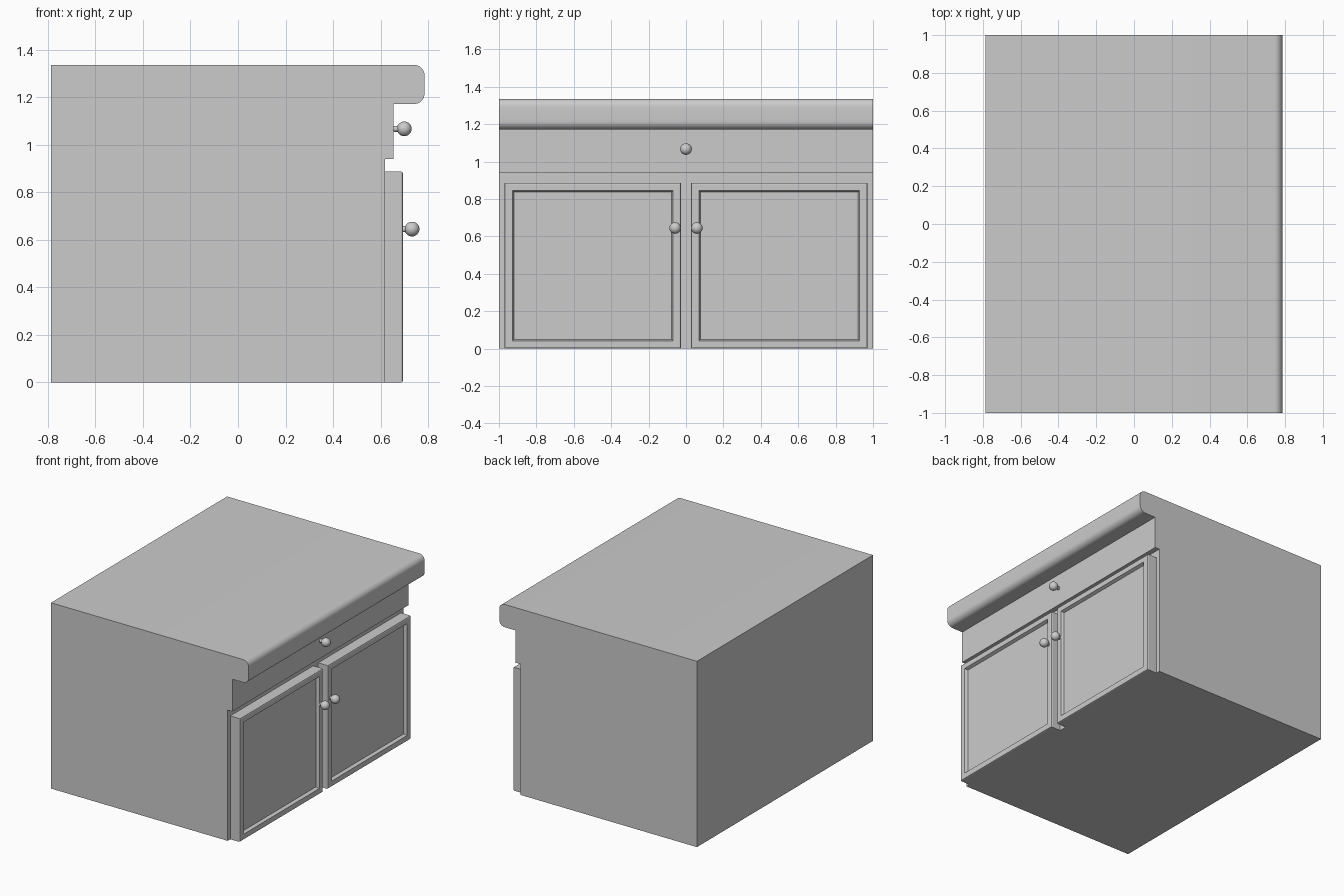
import bpy, bmesh
from math import sin, cos, pi, radians
from mathutils import Vector, Matrix

cube = bpy.data.objects.get("Cube")
if cube:
    bpy.data.objects.remove(cube, do_unlink=True)

grey = bpy.data.materials.new("plain_grey")
grey.use_nodes = True
colour = (0.6, 0.6, 0.6, 1)
grey.diffuse_color = colour
grey.node_tree.nodes["Principled BSDF"].inputs["Base Color"].default_value = colour


def finish(bm, name, smooth=False):
    bmesh.ops.recalc_face_normals(bm, faces=bm.faces)
    mesh = bpy.data.meshes.new(name)
    bm.to_mesh(mesh)
    bm.free()
    obj = bpy.data.objects.new(name, mesh)
    bpy.context.collection.objects.link(obj)
    mesh.materials.append(grey)
    if smooth:
        bpy.ops.object.select_all(action="DESELECT")
        obj.select_set(True)
        bpy.context.view_layer.objects.active = obj
        bpy.ops.object.shade_smooth_by_angle(angle=radians(35))
    return obj


def arc(cx, cz, r, start):
    # Quarter circle, counter-clockwise
    return [(cx + r * cos(start + i * pi / 16), cz + r * sin(start + i * pi / 16))
            for i in range(9)]


# Cabinet body, drawer front and rounded worktop as one extruded side profile
profile = [(-0.787, 0), (0.618, 0), (0.618, 0.94), (0.655, 0.94), (0.655, 1.172)]
profile += arc(0.742, 1.215, 0.043, -pi / 2) + arc(0.742, 1.293, 0.043, 0)
profile += [(-0.787, 1.336)]
bm = bmesh.new()
side = bm.faces.new([bm.verts.new((x, -1, z)) for x, z in profile])
ext = bmesh.ops.extrude_face_region(bm, geom=[side])
bmesh.ops.translate(bm, vec=(0, 2, 0),
                    verts=[v for v in ext["geom"] if isinstance(v, bmesh.types.BMVert)])
finish(bm, "cabinet_body", smooth=True)


# Door with chamfered rim and recessed panel
def door(name, sign):
    bm = bmesh.new()
    size = Vector((0.077, 0.942, 0.887))
    bmesh.ops.create_cube(bm, size=1, matrix=Matrix.Translation(
        (0.618 + size.x / 2, sign * 0.499, size.z / 2)) @ Matrix.Diagonal((*size, 1)))
    bm.normal_update()
    front = max(bm.faces, key=lambda f: f.calc_center_median().x)
    bmesh.ops.bevel(bm, geom=list(front.edges), offset=0.008, segments=2,
                    profile=0.5, affect="EDGES")
    bm.normal_update()
    front = max(bm.faces, key=lambda f: f.calc_center_median().x)
    for width, depth in ((0.047, 0), (0.012, -0.022)):
        bmesh.ops.inset_region(bm, faces=[front], thickness=width, depth=depth)
    finish(bm, name)


# Knob: stem and ball turned around the x axis
def knob(name, x, y, z):
    bm = bmesh.new()
    bmesh.ops.create_uvsphere(bm, u_segments=20, v_segments=12, radius=0.031,
                              matrix=Matrix.Translation((x + 0.045, y, z)))
    bmesh.ops.create_cone(bm, cap_ends=True, segments=16, radius1=0.011, radius2=0.015,
                          depth=0.04, matrix=Matrix.Translation((x + 0.012, y, z))
                          @ Matrix.Rotation(pi / 2, 4, "Y"))
    finish(bm, name, smooth=True)


for label, sign in (("left", 1), ("right", -1)):
    door(label + "_door", sign)
    knob(label + "_door_knob", 0.688, sign * 0.058, 0.645)
knob("drawer_knob", 0.655, 0, 1.067)
